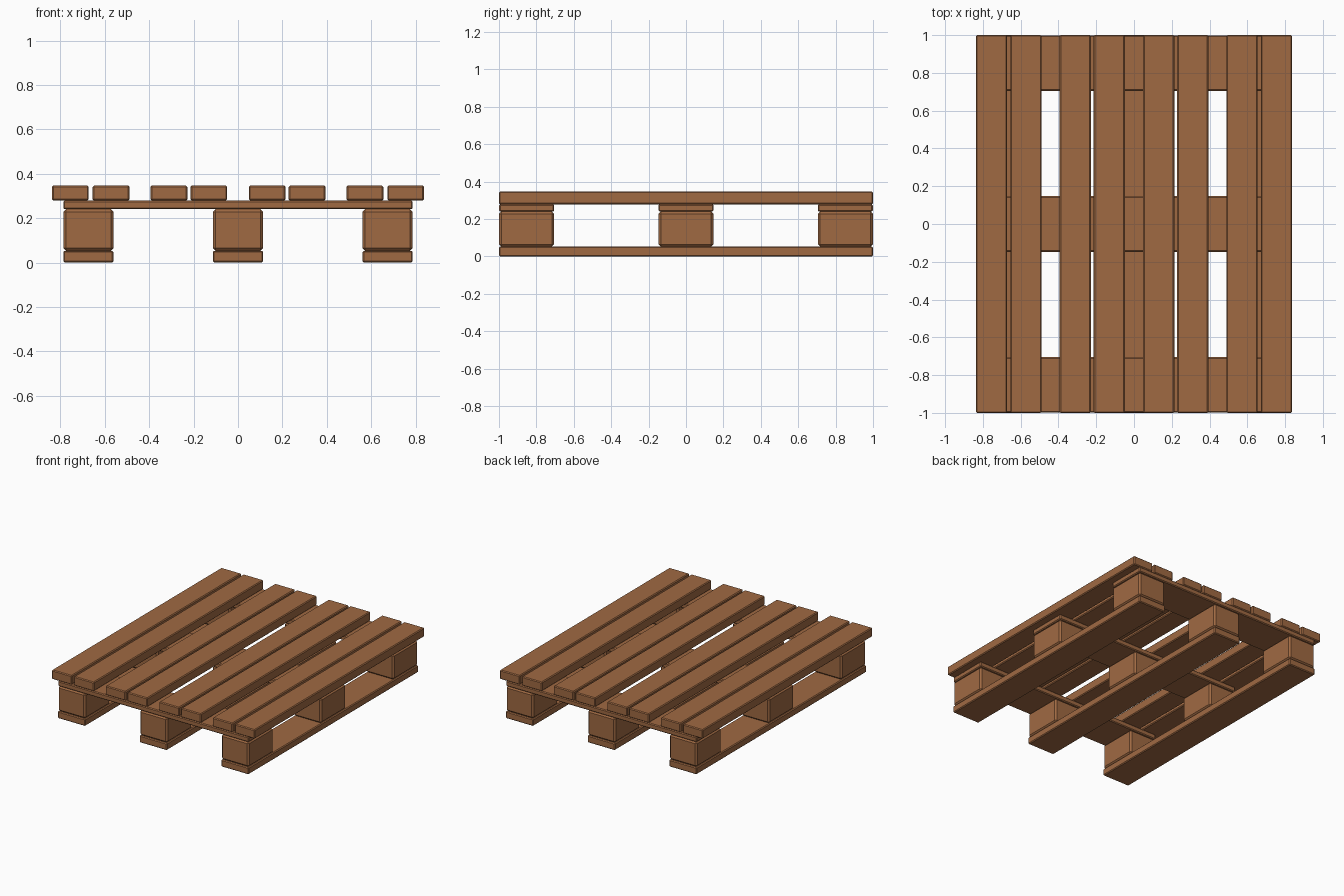
import bpy

cube = bpy.data.objects.get("Cube")
if cube:
    bpy.data.objects.remove(cube, do_unlink=True)

# Single wood colour
wood = bpy.data.materials.new("brown_wood")
wood.use_nodes = True
colour = (0.35, 0.142, 0.055, 1.0)
wood.diffuse_color = colour
wood.node_tree.nodes["Principled BSDF"].inputs["Base Color"].default_value = colour


def board(name, x, y, z_low, z_high, width, length, bevel):
    """Chamfered box centred on x, y between two heights."""
    bpy.ops.mesh.primitive_cube_add(size=1, location=(x, y, (z_low + z_high) / 2))
    obj = bpy.context.object
    obj.name = name
    obj.scale = (width, length, z_high - z_low)
    bpy.ops.object.transform_apply(location=False, rotation=False, scale=True)
    chamfer = obj.modifiers.new("chamfer", 'BEVEL')
    chamfer.width = bevel
    chamfer.segments = 1
    obj.data.materials.append(wood)
    return obj


# Heights of the four layers
RUNNER_TOP, BLOCK_TOP, CROSS_TOP, DECK_TOP = 0.053, 0.24, 0.279, 0.347
columns = {"right": -0.674, "middle": 0.0, "left": 0.674}
rows = {"front": -0.852, "centre": 0.0, "back": 0.852}

# Bottom runners and the blocks standing on them
for side, x in columns.items():
    board(f"{side}_runner", x, 0, 0, RUNNER_TOP, 0.226, 2.0, 0.006)
    for row, y in rows.items():
        board(f"{row}_{side}_block", x, y, RUNNER_TOP, BLOCK_TOP, 0.226, 0.294, 0.012)

# Cross boards over the blocks
for row, y in rows.items():
    board(f"{row}_cross_board", 0, y, BLOCK_TOP, CROSS_TOP, 1.574, 0.294, 0.006)

# Deck planks, in mirrored pairs
for number, x in enumerate((0.131, 0.311, 0.572, 0.755), start=1):
    for side, sign in (("left", 1), ("right", -1)):
        board(f"{side}_deck_plank_{number}", sign * x, 0, CROSS_TOP, DECK_TOP,
              0.165, 2.0, 0.006)
